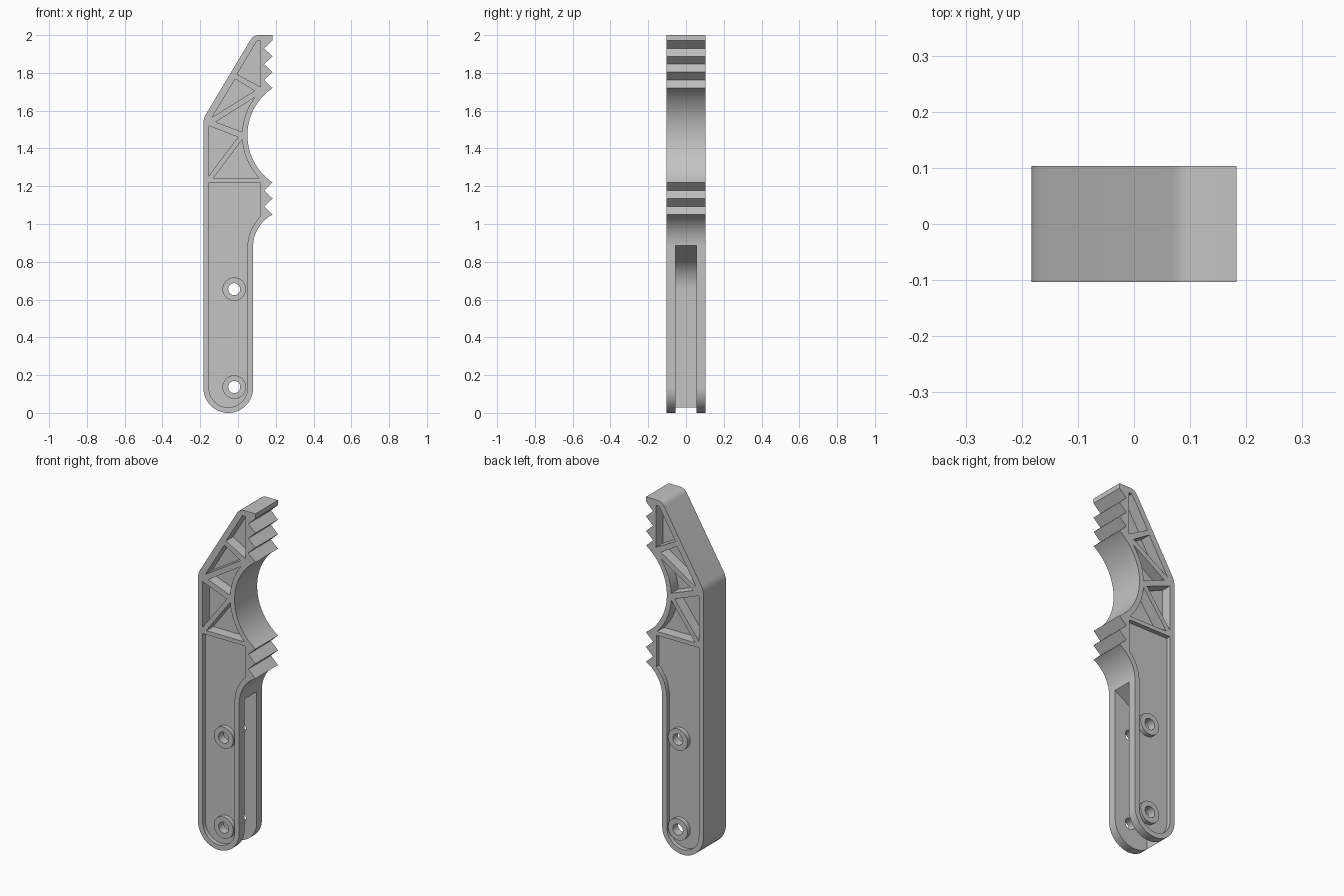
import bpy
import bmesh
from math import sin, cos, radians

cube = bpy.data.objects.get("Cube")
if cube:
    bpy.data.objects.remove(cube, do_unlink=True)

HALF = 0.103          # half thickness of the arm
PIVOTS = [(-0.02, 0.137), (-0.02, 0.655)]

grey = bpy.data.materials.new("plain grey")
grey.use_nodes = True
grey.diffuse_color = (0.55, 0.55, 0.55, 1)
grey.node_tree.nodes["Principled BSDF"].inputs["Base Color"].default_value = (0.55, 0.55, 0.55, 1)


def arc(cx, cz, r, a0, a1, n=16):
    """Points on an arc in the x-z plane, angles in degrees."""
    angles = [radians(a0 + (a1 - a0) * i / n) for i in range(n + 1)]
    return [(cx + r * cos(a), cz + r * sin(a)) for a in angles]


def prism(name, profile, y0, y1):
    """Extrude an x-z profile from y0 to y1."""
    bm = bmesh.new()
    face = bm.faces.new([bm.verts.new((x, y0, z)) for x, z in profile])
    out = bmesh.ops.extrude_face_region(bm, geom=[face])
    moved = [v for v in out["geom"] if isinstance(v, bmesh.types.BMVert)]
    bmesh.ops.translate(bm, verts=moved, vec=(0, y1 - y0, 0))
    bmesh.ops.recalc_face_normals(bm, faces=bm.faces)
    mesh = bpy.data.meshes.new(name)
    bm.to_mesh(mesh)
    bm.free()
    mesh.materials.append(grey)
    obj = bpy.data.objects.new(name, mesh)
    bpy.context.scene.collection.objects.link(obj)
    return obj


def combine(target, tool, operation="DIFFERENCE"):
    """Apply a boolean with a helper solid, then discard the helper."""
    tool.hide_render = True
    mod = target.modifiers.new(operation.lower(), "BOOLEAN")
    mod.operation = operation
    mod.solver = "EXACT"
    mod.object = tool
    bpy.context.view_layer.objects.active = target
    bpy.ops.object.modifier_apply(modifier=mod.name)
    bpy.data.objects.remove(tool, do_unlink=True)


def teeth(top, pitch, count):
    """Saw-tooth edge running down from the tip at height top."""
    points = []
    for i in range(count):
        z = top - i * pitch
        points += [(0.183, z), (0.138, z - pitch / 2)]
    return points


# Outline: rounded foot, back edge, slanted top, teeth, round jaw, neck
outline = arc(-0.0515, 0.1315, 0.1315, 0, -180, 32)
outline += arc(-0.083, 1.532, 0.1, 180, 149, 8)
outline += arc(0.11, 1.95, 0.05, 149, 90, 8)
outline += [(0.183, 2.0)]
outline += teeth(1.972, 0.084, 3)
outline += arc(0.3515, 1.47, 0.3015, 124, 236, 36)
outline += teeth(1.22, 0.085, 2)
outline += arc(0.272, 0.88, 0.192, 117.6, 180, 14)
arm = prism("gripper_arm", outline, -HALF, HALF)

# Shallow handle pocket with an even rim
handle_pocket = arc(-0.0515, 0.1315, 0.102, 0, -180, 32)
handle_pocket += [(-0.1535, 1.22), (0.117, 1.22)]
handle_pocket += arc(0.272, 0.88, 0.2215, 134.4, 180, 12)

# Deep truss pockets, two of them hugging the jaw
truss_pockets = [
    [(-0.155, 1.52), (0.0, 1.46), (-0.155, 1.255)],
    [(-0.13, 1.243)] + arc(0.3515, 1.47, 0.33, 223.5, 184),
    [(-0.118, 1.54)] + arc(0.3515, 1.47, 0.33, 177, 142.3),
    [(-0.137, 1.565), (-0.015, 1.768), (0.088, 1.705)],
    [(-0.005, 1.793), (0.1, 1.968), (0.12, 1.968), (0.12, 1.725)],
]
for side in (-1, 1):
    combine(arm, prism("handle_cutter", handle_pocket, side * 0.078, side * 0.2))
    for pocket in truss_pockets:
        combine(arm, prism("truss_cutter", pocket, side * 0.04, side * 0.2))
    # Raised bosses around the pivot holes
    for x, z in PIVOTS:
        boss = prism("boss", arc(x, z, 0.062, 0, 348.75, 31), side * 0.065, side * HALF)
        combine(arm, boss, "UNION")

# Slot for the link, open to the front edge and the foot
slot = [(-0.133, -0.1), (0.4, -0.1), (0.4, 1.08)]
slot += arc(0.057, 0.65, 0.19, 122, 180, 16)
combine(arm, prism("slot_cutter", slot, -0.055, 0.055))

# Pivot holes
for x, z in PIVOTS:
    combine(arm, prism("hole_cutter", arc(x, z, 0.032, 0, 345, 23), -0.3, 0.3))

bpy.ops.object.select_all(action="DESELECT")
arm.select_set(True)
bpy.context.view_layer.objects.active = arm
bpy.ops.object.shade_smooth_by_angle(angle=radians(25))
